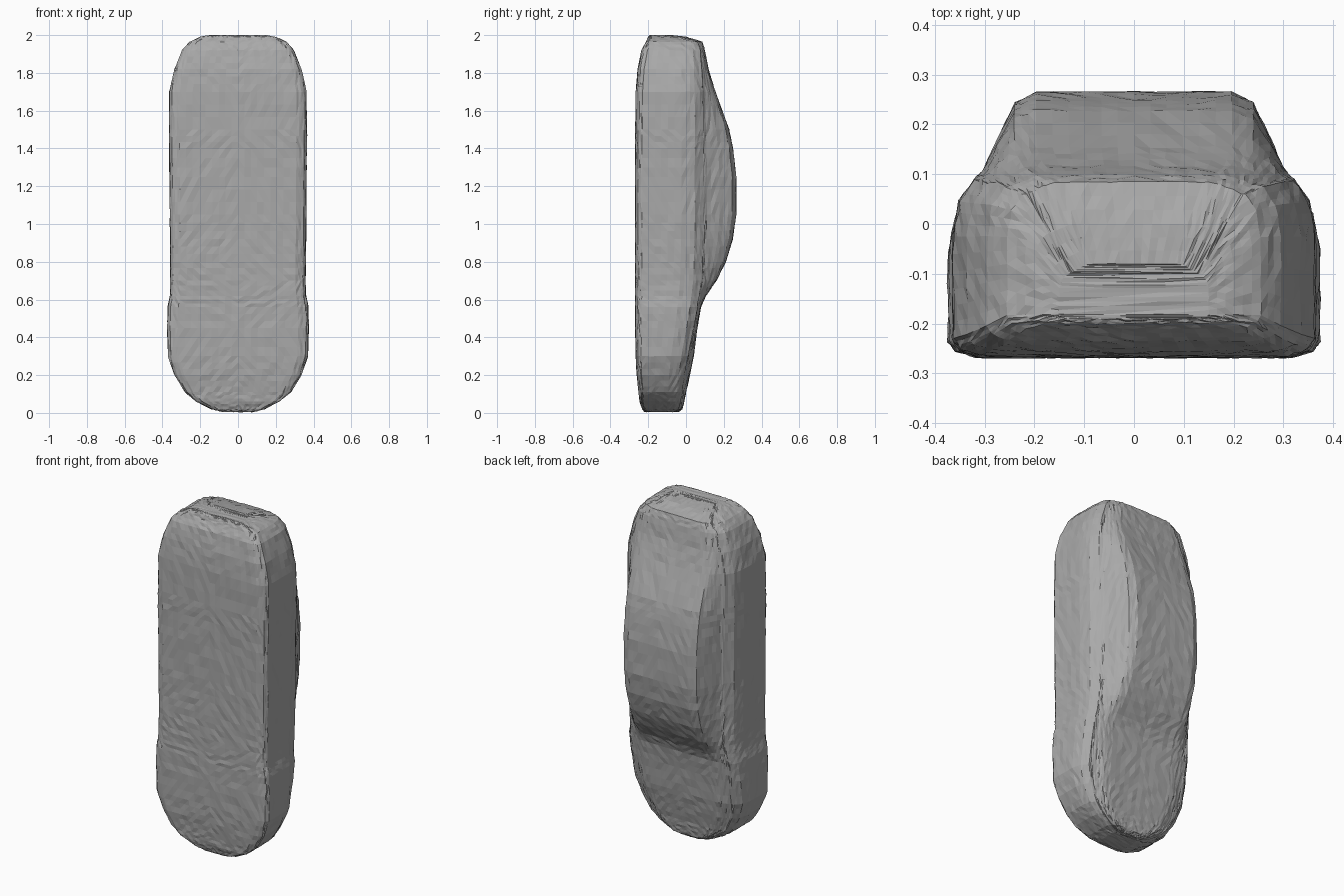
import bpy, bmesh, random
from mathutils import Vector

cube = bpy.data.objects.get("Cube")
if cube:
    bpy.data.objects.remove(cube, do_unlink=True)
random.seed(4)


def make_material(name, rgb):
    mat = bpy.data.materials.new(name)
    mat.use_nodes = True
    mat.diffuse_color = (*rgb, 1)
    mat.node_tree.nodes["Principled BSDF"].inputs["Base Color"].default_value = (*rgb, 1)
    return mat


grey = make_material("plain grey", (0.4, 0.4, 0.4))

# Stations along the length: z, half width, underside, shoulder, crown
stations = [
    (0.005, .08, -.22, -.06, -.04), (.02, .14, -.23, -.04, -.02),
    (.06, .22, -.245, -.03, -.01), (.11, .28, -.25, -.02, 0),
    (.2, .335, -.26, -.01, .02), (.3, .37, -.265, .01, .04),
    (.45, .374, -.268, .04, .06), (.56, .372, -.268, .06, .078),
    (.62, .36, -.268, .07, .105), (.7, .358, -.268, .08, .16),
    (.8, .358, -.268, .085, .21), (.92, .36, -.268, .088, .247),
    (1.05, .361, -.268, .09, .265), (1.25, .362, -.268, .09, .265),
    (1.4, .364, -.268, .09, .248), (1.5, .365, -.268, .09, .228),
    (1.7, .363, -.265, .088, .155), (1.82, .335, -.255, .083, .118),
    (1.92, .295, -.235, .075, .1), (1.965, .255, -.21, .06, .085),
    (1.99, .2, -.2, -.02, 0), (2, .15, -.19, -.1, -.08),
]


# Half cross-section, from the middle of the underside round to the crown
def section(z, w, low, belt, crown):
    rise, tall = crown - belt, belt - low
    half = [
        (0, low), (.28, low), (.57, low), (.85, low), (.96, low + .04 * tall),
        (1, low + .1 * tall), (1, low + .38 * tall), (1, belt - .32 * tall),
        (.965, belt - .12 * tall), (.88, belt),
        (.83, belt + .12 * rise), (.75, belt + .5 * rise),
        (.66, belt + .88 * rise), (.54, crown), (.27, crown), (0, crown),
    ]
    ring = half + [(-x, y) for x, y in reversed(half[1:-1])]
    return [Vector((x * w, y, z)) for x, y in ring]


# Lofted body shell with closed ends
bm = bmesh.new()
rings = [[bm.verts.new(p) for p in section(*s)] for s in stations]
count = len(rings[0])
for lower, upper in zip(rings, rings[1:]):
    for i in range(count):
        j = (i + 1) % count
        bm.faces.new((lower[i], lower[j], upper[j], upper[i]))

# End caps are strips joining the left and right halves
for ring in (rings[0], rings[-1]):
    for i in range(count // 2):
        corners = [ring[i], ring[i + 1], ring[-i - 1], ring[-i]]
        bm.faces.new(list(dict.fromkeys(corners)))

# Fine, slightly rough triangular facets
bmesh.ops.subdivide_edges(bm, edges=bm.edges[:], cuts=2, use_grid_fill=True)
bmesh.ops.recalc_face_normals(bm, faces=bm.faces[:])
bmesh.ops.triangulate(bm, faces=bm.faces[:])
for v in bm.verts:
    v.co += v.normal * random.uniform(-.003, .002)
    v.co.z = min(max(v.co.z, 0), 2)

mesh = bpy.data.meshes.new("body_shell")
bm.to_mesh(mesh)
bm.free()
mesh.materials.append(grey)
body = bpy.data.objects.new("body_shell", mesh)
bpy.context.collection.objects.link(body)
